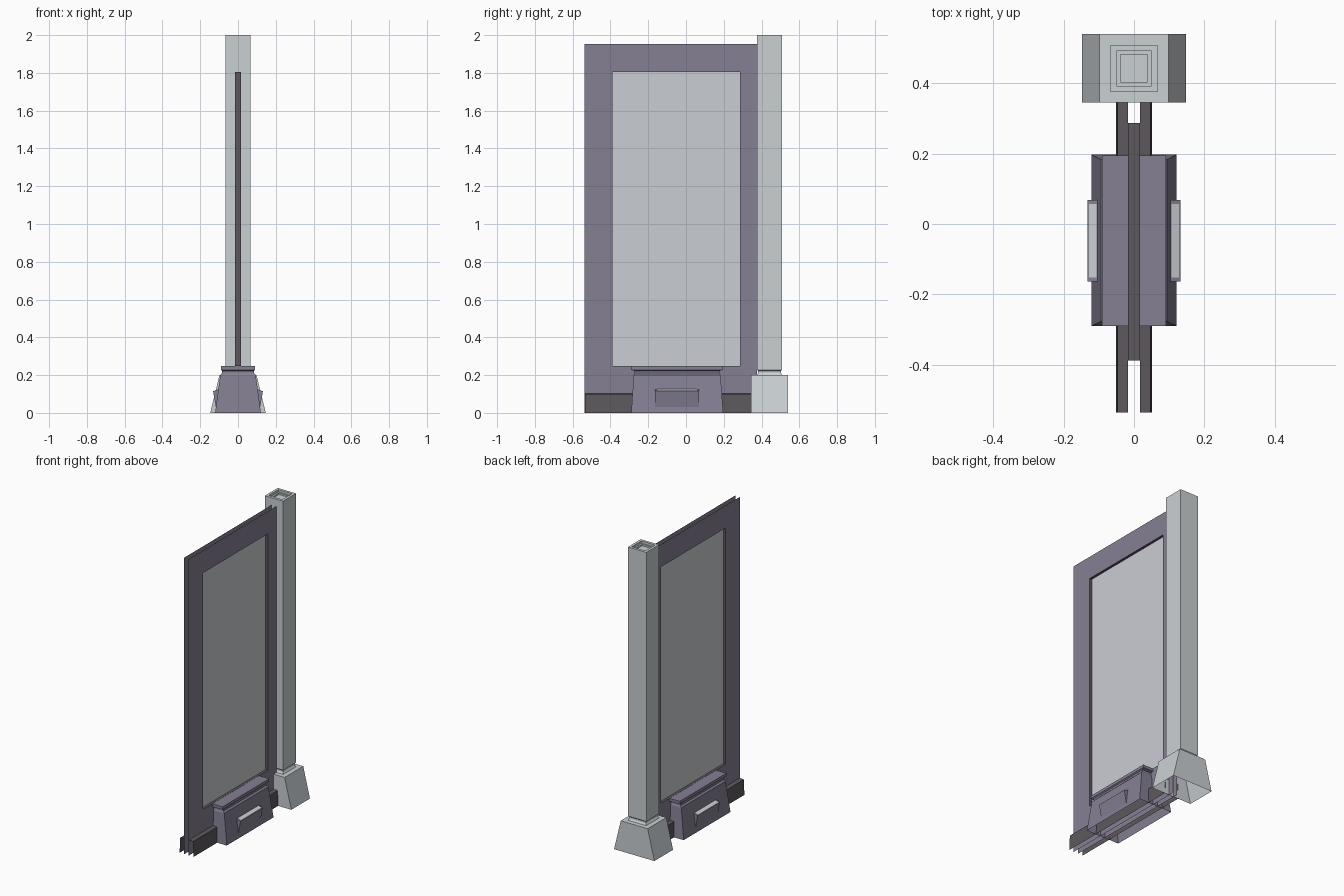
import bpy

if "Cube" in bpy.data.objects:
    bpy.data.objects.remove(bpy.data.objects["Cube"])


def material(name, rgb):
    m = bpy.data.materials.new(name)
    m.diffuse_color = (*rgb, 1)
    m.use_nodes = True
    m.node_tree.nodes["Principled BSDF"].inputs["Base Color"].default_value = m.diffuse_color
    return m


PURPLE = material("muted purple", (0.235, 0.215, 0.295))
DARK = material("dark grey", (0.11, 0.098, 0.11))
LIGHT = material("pale stone", (0.59, 0.63, 0.65))
GLASS = material("pale glass", (0.59, 0.61, 0.65))


def mesh(name, verts, faces, mat):
    me = bpy.data.meshes.new(name)
    me.from_pydata(verts, [], faces)
    me.materials.append(mat)
    ob = bpy.data.objects.new(name, me)
    bpy.context.collection.objects.link(ob)
    return ob


def mirror(ob):
    ob.modifiers.new("mirror", 'MIRROR').use_axis[0] = True


def ring_stack(name, levels, mat, cap=True):
    """Rectangular rings (half x, y min, y max, z) joined from bottom to top."""
    verts, faces = [], []
    for hx, y0, y1, z in levels:
        verts += [(-hx, y0, z), (hx, y0, z), (hx, y1, z), (-hx, y1, z)]
    for k in range(len(levels) - 1):
        a = 4 * k
        for i in range(4):
            j = (i + 1) % 4
            faces.append((a + i, a + j, a + 4 + j, a + 4 + i))
    if cap:
        n = len(verts)
        faces.append((n - 4, n - 3, n - 2, n - 1))
    return mesh(name, verts, faces, mat)


# Wall skins with a tall opening, one on each side
WX, Y0, Y1, Z0, Z1 = 0.017, -0.388, 0.287, 0.248, 1.805
outer = [(-0.538, 0), (0.376, 0), (0.376, 1.953), (-0.538, 1.953)]
inner = [(Y0, Z0), (Y1, Z0), (Y1, Z1), (Y0, Z1)]
wall = mesh("wall_skin", [(WX, y, z) for y, z in outer + inner],
            [(i, (i + 1) % 4, 4 + (i + 1) % 4, 4 + i) for i in range(4)], PURPLE)
mirror(wall)

# Dark reveal lining the opening
mesh("window_reveal", [(x, y, z) for x in (-WX, WX) for y, z in inner],
     [(i, i + 4, (i + 1) % 4 + 4, (i + 1) % 4) for i in range(4)], DARK)

# Glass pane
mesh("window_pane", [(0, y, z) for y, z in inner], [(0, 1, 2, 3)], GLASS)

# Baseboards
profile = [(0.051, 0), (0.047, 0.1), (WX, 0.102)]
board = mesh("baseboard", [(x, y, z) for x, z in profile for y in (-0.535, 0.347)],
             [(0, 1, 3, 2), (2, 3, 5, 4)], DARK)
mirror(board)

# Flared pedestal with neck and sill cap
ring_stack("sill_pedestal", [
    (0.121, -0.29, 0.197, 0), (0.094, -0.277, 0.183, 0.2),
    (0.084, -0.272, 0.178, 0.21), (0.084, -0.272, 0.178, 0.222),
    (0.091, -0.29, 0.195, 0.228), (0.091, -0.29, 0.195, 0.247)], PURPLE)

# Wedge lamps on both pedestal faces, with pale top plates
wedge = [(0.103, 0.125), (0.132, 0.115), (0.117, 0.03)]
lamp = mesh("lamp_wedge", [(x, y, z) for y in (-0.163, 0.068) for x, z in wedge],
            [(0, 3, 4, 1), (1, 4, 5, 2), (0, 1, 2), (3, 5, 4)], PURPLE)
mirror(lamp)
plate = mesh("lamp_plate", [(0.106, -0.152, 0.126), (0.128, -0.152, 0.1185),
                            (0.128, 0.057, 0.1185), (0.106, 0.057, 0.126)],
             [(0, 1, 2, 3)], LIGHT)
mirror(plate)

# Column foot, shaft and stepped recess in the top
CY = 0.442


def square(h, z):
    return (h, CY - h, CY + h, z)


ring_stack("column_foot", [(0.147, 0.345, 0.539, 0), (0.098, 0.345, 0.539, 0.2)], LIGHT)
ring_stack("column_shaft", [
    square(0.067, 0.2), square(0.06, 0.212), square(0.06, 0.222), square(0.067, 0.228),
    square(0.067, 2.0), square(0.05, 2.0), square(0.05, 1.985),
    square(0.039, 1.985), square(0.039, 1.975)], LIGHT)
